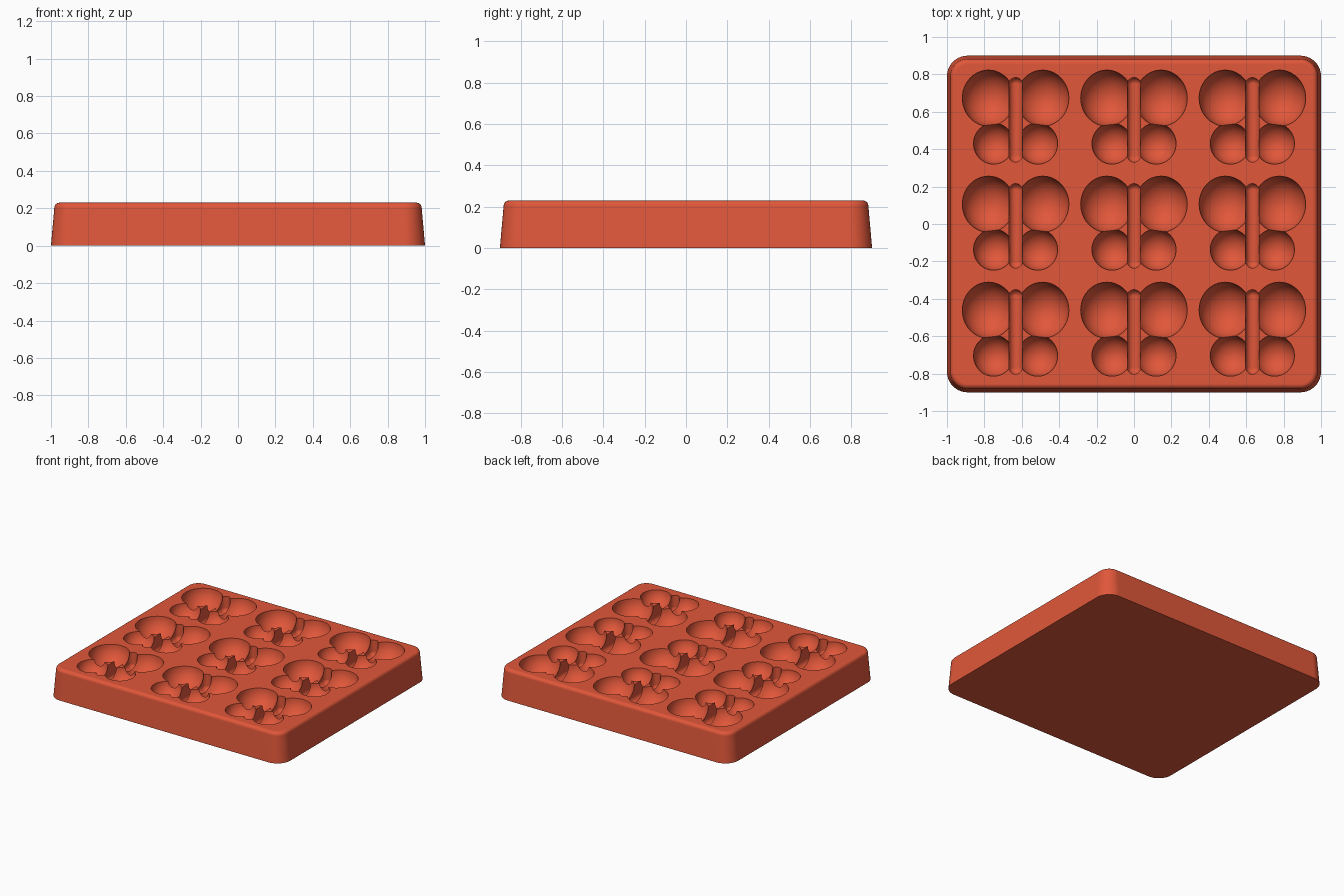
import bpy, bmesh, math
from mathutils import Matrix, Vector

cube = bpy.data.objects.get("Cube")
if cube:
    bpy.data.objects.remove(cube, do_unlink=True)

HEIGHT = 0.23
COLUMNS = (-0.633, 0, 0.633)
ROWS = (-0.567, 0, 0.567)

# Single terracotta colour
terracotta = bpy.data.materials.new("terracotta_red")
terracotta.use_nodes = True
colour = (0.75, 0.095, 0.042, 1)
terracotta.diffuse_color = colour
shader = terracotta.node_tree.nodes["Principled BSDF"]
shader.inputs["Base Color"].default_value = colour
shader.inputs["Roughness"].default_value = 0.6


def make_object(name, bm):
    bmesh.ops.recalc_face_normals(bm, faces=bm.faces)
    mesh = bpy.data.meshes.new(name)
    bm.to_mesh(mesh)
    bm.free()
    mesh.materials.append(terracotta)
    obj = bpy.data.objects.new(name, mesh)
    bpy.context.collection.objects.link(obj)
    return obj


def rounded_loop(bm, inset, z, corner=0.11, steps=10):
    """Ring of vertices around a rounded rectangle."""
    r = corner - inset
    verts = []
    for k, (sx, sy) in enumerate(((1, 1), (-1, 1), (-1, -1), (1, -1))):
        for i in range(steps + 1):
            a = math.pi / 2 * (k + i / steps)
            verts.append(bm.verts.new((sx * (1 - corner) + r * math.cos(a),
                                       sy * (0.9 - corner) + r * math.sin(a), z)))
    return verts


# Tray block: tapered walls with a rounded upper rim
bm = bmesh.new()
rim = 0.027
levels = [(0, 0)]
for i in range(7):
    a = math.pi / 2 * i / 6
    levels.append((0.018 + rim * (1 - math.cos(a)), HEIGHT - rim * (1 - math.sin(a))))
loops = [rounded_loop(bm, inset, z) for inset, z in levels]
for low, high in zip(loops, loops[1:]):
    for i in range(len(low)):
        j = (i + 1) % len(low)
        bm.faces.new((low[i], low[j], high[j], high[i]))
bm.faces.new(loops[0][::-1])
bm.faces.new(loops[-1])
tray = make_object("butterfly_mould_tray", bm)


def add_wings(bm, cx, cy, offset, size):
    """Mirrored pair of ellipsoids."""
    for side in (-1, 1):
        place = Matrix.Translation((cx + side * offset[0], cy + offset[1], HEIGHT + 0.001))
        bmesh.ops.create_uvsphere(bm, u_segments=48, v_segments=24, radius=1,
                                  matrix=place @ Matrix.Diagonal((*size, 1)))


def add_body(bm, cx, cy):
    """Long slot with rounded ends and a rounded floor."""
    turn = Matrix.Rotation(math.pi / 32, 4, 'Z')
    verts = bmesh.ops.create_uvsphere(bm, u_segments=32, v_segments=15,
                                      radius=0.036, matrix=turn)["verts"]
    for v in verts:
        if abs(v.co.y) > 1e-5:
            v.co.y += math.copysign(0.19, v.co.y)
        v.co.z += math.copysign(0.085, v.co.z)
        v.co += Vector((cx, cy - 0.01, HEIGHT))


# Cavity cutters, one object for each kind of part
parts = {
    "upper_wing_cutter": lambda b, x, y: add_wings(b, x, y, (0.145, 0.106), (0.14, 0.15, 0.14)),
    "lower_wing_cutter": lambda b, x, y: add_wings(b, x, y, (0.118, -0.137), (0.107, 0.11, 0.107)),
    "body_cutter": add_body,
}
bpy.context.view_layer.objects.active = tray
for name, add_part in parts.items():
    bm = bmesh.new()
    for cx in COLUMNS:
        for cy in ROWS:
            add_part(bm, cx, cy)
    cutter = make_object(name, bm)
    cutter.hide_render = True
    cut = tray.modifiers.new(name, 'BOOLEAN')
    cut.operation = 'DIFFERENCE'
    cut.solver = 'EXACT'
    cut.object = cutter
    bpy.ops.object.modifier_apply(modifier=cut.name)
    bpy.data.objects.remove(cutter, do_unlink=True)

# Smooth cavities with crisp edges and an even top face
bpy.ops.object.select_all(action='DESELECT')
tray.select_set(True)
bpy.ops.object.shade_smooth_by_angle(angle=math.radians(30))
even = tray.modifiers.new("even_shading", 'WEIGHTED_NORMAL')
even.keep_sharp = True
